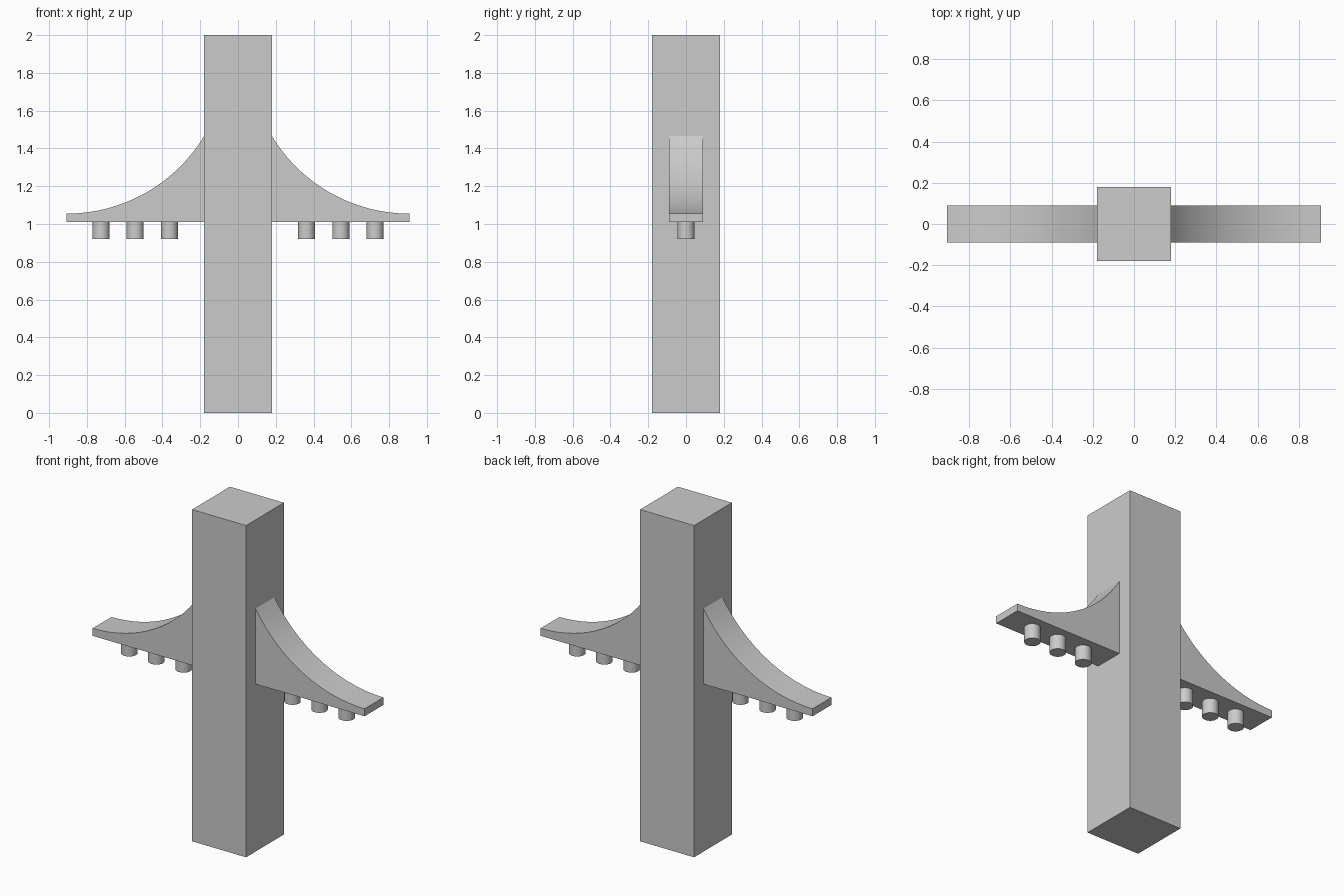
import bpy, bmesh, math

cube = bpy.data.objects.get("Cube")
if cube:
    bpy.data.objects.remove(cube, do_unlink=True)

grey = bpy.data.materials.new("plain grey")
grey.use_nodes = True
COLOUR = (0.6, 0.6, 0.6, 1)
grey.diffuse_color = COLOUR
grey.node_tree.nodes["Principled BSDF"].inputs["Base Color"].default_value = COLOUR

HALF = 0.18            # half width of the pillar
TIP, BASE = 0.907, 1.01  # bracket reach and underside height
LIP, ROOT = 1.055, 1.465  # bracket top at the tip and at the pillar


def finish(obj, name, smooth=False):
    obj.name = name
    obj.data.materials.clear()
    obj.data.materials.append(grey)
    if smooth:
        bpy.ops.object.select_all(action='DESELECT')
        obj.select_set(True)
        bpy.context.view_layer.objects.active = obj
        bpy.ops.object.shade_smooth_by_angle(angle=math.radians(30))


# Square pillar
bpy.ops.mesh.primitive_cube_add(size=1, location=(0, 0, 1))
pillar = bpy.context.object
pillar.scale = (2 * HALF, 2 * HALF, 2)
bpy.ops.object.transform_apply(location=False, rotation=False, scale=True)
finish(pillar, "pillar")


# Bracket: concave circular arc over a flat underside, extruded in depth
def bracket(side, name):
    run, rise = TIP - HALF, ROOT - LIP
    radius = (run * run + rise * rise) / (2 * rise)
    sweep = math.asin(run / radius)
    steps = 32
    profile = [(HALF, BASE), (TIP, BASE)]
    for i in range(steps + 1):
        a = sweep * i / steps
        profile.append((TIP - radius * math.sin(a), LIP + radius * (1 - math.cos(a))))
    bm = bmesh.new()
    face = bm.faces.new([bm.verts.new((side * x, -0.09, z)) for x, z in profile])
    new = bmesh.ops.extrude_face_region(bm, geom=[face])["geom"]
    verts = [v for v in new if isinstance(v, bmesh.types.BMVert)]
    bmesh.ops.translate(bm, verts=verts, vec=(0, 0.18, 0))
    bmesh.ops.recalc_face_normals(bm, faces=bm.faces)
    mesh = bpy.data.meshes.new(name)
    bm.to_mesh(mesh)
    bm.free()
    obj = bpy.data.objects.new(name, mesh)
    bpy.context.collection.objects.link(obj)
    finish(obj, name, smooth=True)


# Both arms with three pegs hanging below each
for side, label in ((1, "left"), (-1, "right")):
    bracket(side, label + "_bracket")
    for n in range(3):
        x = side * (0.363 + 0.181 * n)
        bpy.ops.mesh.primitive_cylinder_add(vertices=32, radius=0.045, depth=0.09,
                                            location=(x, 0, BASE - 0.045))
        finish(bpy.context.object, f"{label}_peg_{n + 1}", smooth=True)
